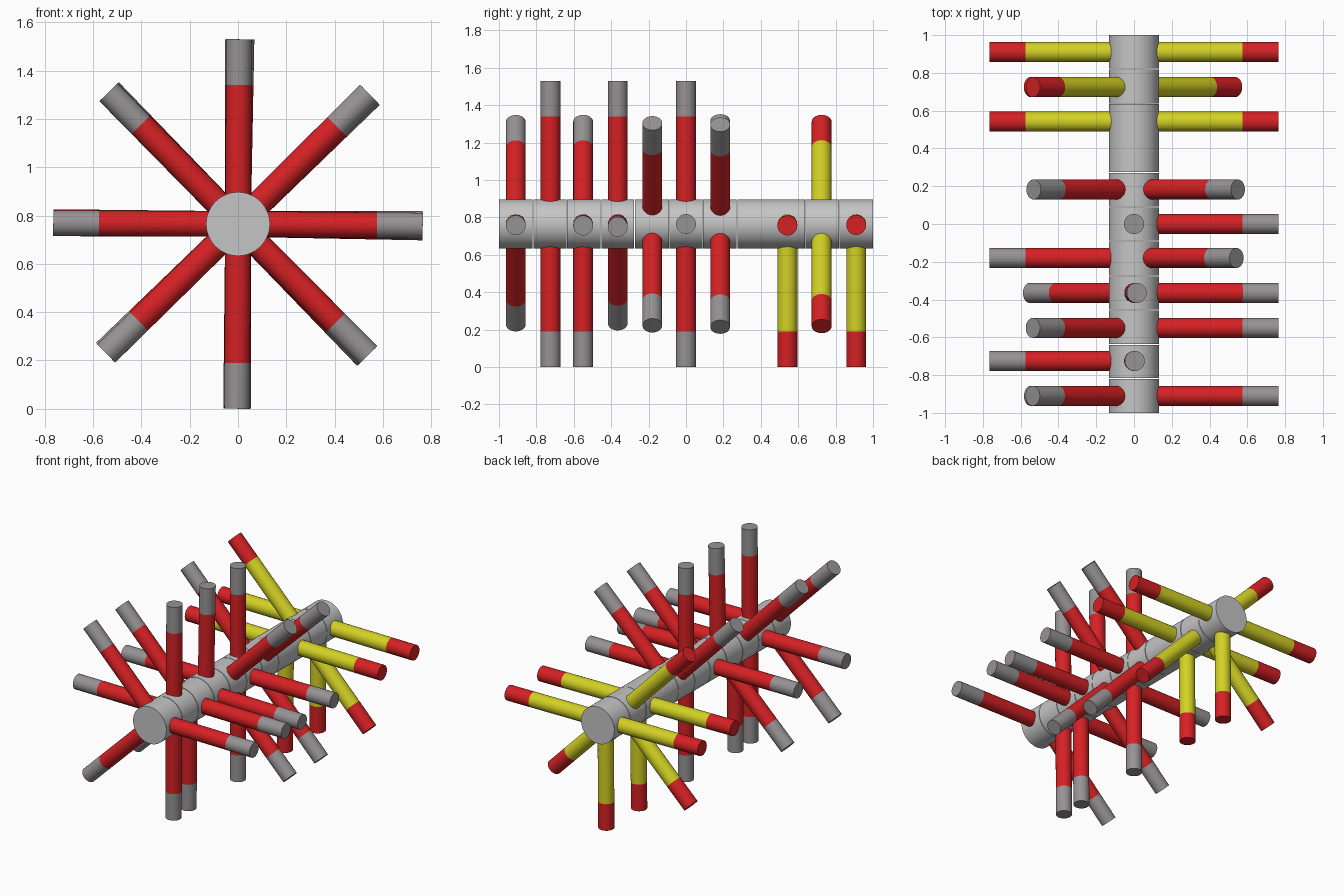
import bpy
from math import radians, sin, cos
from mathutils import Vector

cube = bpy.data.objects.get("Cube")
if cube:
    bpy.data.objects.remove(cube, do_unlink=True)


def material(name, rgb):
    m = bpy.data.materials.new(name)
    m.use_nodes = True
    m.diffuse_color = (*rgb, 1)
    m.node_tree.nodes["Principled BSDF"].inputs["Base Color"].default_value = (*rgb, 1)
    return m


hub_grey = material("light grey", (0.56, 0.56, 0.56))
red = material("red", (0.67, 0.015, 0.018))
yellow = material("yellow", (0.65, 0.64, 0.018))
tip_grey = material("warm grey", (0.31, 0.29, 0.295))

AXIS_Z, HUB_R = 0.765, 0.132
ROD_R, ROD_START, TIP_START, ROD_END = 0.053, 0.09, 0.575, 0.765
GAP = 0.002


def cylinder(name, start, end, radius, mat, sides):
    start, end = Vector(start), Vector(end)
    axis = end - start
    bpy.ops.mesh.primitive_cylinder_add(
        vertices=sides, radius=radius, depth=axis.length,
        location=(start + end) / 2, rotation=axis.to_track_quat("Z", "Y").to_euler())
    obj = bpy.context.object
    obj.name = name
    obj.data.materials.append(mat)
    bpy.ops.object.shade_smooth_by_angle(angle=radians(35))
    return obj


def spoke(name, y, angle, body_mat, tip_mat):
    direction = Vector((cos(radians(angle)), 0, sin(radians(angle))))
    centre = Vector((0, y, AXIS_Z))
    at = lambda r: centre + direction * r
    cylinder(name + "_body", at(ROD_START), at(TIP_START), ROD_R, body_mat, 32)
    cylinder(name + "_tip", at(TIP_START), at(ROD_END), ROD_R, tip_mat, 32)


# Central shaft, made of separate drums with fine seams
seams = [-1, -0.818, -0.638, -0.455, -0.275, -0.09, 0.09, 0.273, 0.637, 0.82, 1]
for i, (a, b) in enumerate(zip(seams, seams[1:])):
    near = a + (GAP if i else 0)
    far = b - (GAP if b < 1 else 0)
    cylinder(f"shaft_drum_{i + 1}", (0, near, AXIS_Z), (0, far, AXIS_Z), HUB_R, hub_grey, 64)

# Spoke rings: position along the shaft, slight twist, spoke angles
rings = [
    (-0.91, -0.5, (0, 135, 225)),
    (-0.725, -0.3, (90, 180, 270)),
    (-0.55, -0.6, (0, 135, 270)),
    (-0.365, -1.1, (0, 90, 225)),
    (-0.18, -0.2, (45, 180, 315)),
    (0, 0, (0, 90, 270)),
    (0.183, -1, (45, 135, 315)),
    (0.542, -0.6, (0, 180, 270)),
    (0.725, -0.6, (135, 225, 315)),
    (0.91, -0.4, (0, 180, 270)),
]
for i, (y, twist, angles) in enumerate(rings):
    colours = (yellow, red) if y > 0.4 else (red, tip_grey)
    for j, angle in enumerate(angles):
        spoke(f"ring_{i + 1}_spoke_{j + 1}", y, angle + twist, *colours)
